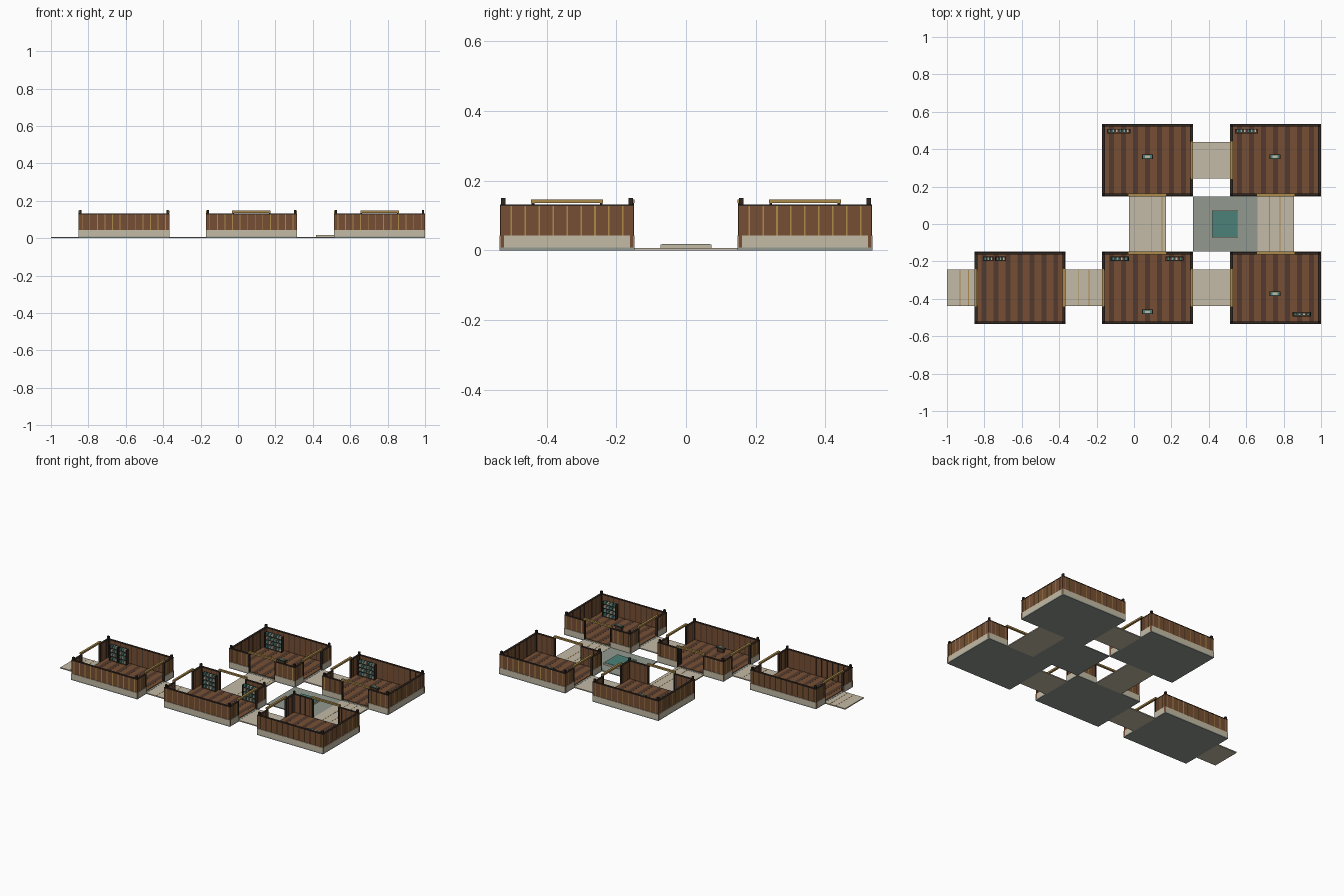
import bpy
import bmesh

cube = bpy.data.objects.get("Cube")
if cube:
    bpy.data.objects.remove(cube, do_unlink=True)

# Flat colours
COLOURS = {
    "stone_grey": (0.29, 0.32, 0.28),
    "cream_plaster": (0.56, 0.50, 0.38),
    "tan_paving": (0.55, 0.49, 0.38),
    "warm_brown": (0.18, 0.078, 0.034),
    "dark_brown": (0.085, 0.042, 0.026),
    "near_black_wood": (0.03, 0.02, 0.015),
    "gold": (0.42, 0.26, 0.07),
    "teal": (0.07, 0.22, 0.19),
    "pale_teal": (0.20, 0.42, 0.38),
}
NAMES = list(COLOURS)
MATS = []
for name, rgb in COLOURS.items():
    mat = bpy.data.materials.new(name)
    mat.use_nodes = True
    mat.diffuse_color = (*rgb, 1)
    mat.node_tree.nodes["Principled BSDF"].inputs["Base Color"].default_value = (*rgb, 1)
    MATS.append(mat)


class Part:
    """Collects boxes into one named object."""

    def __init__(self, name):
        self.name, self.bm, self.used = name, bmesh.new(), []

    def box(self, x0, x1, y0, y1, z0, z1, colour):
        if colour not in self.used:
            self.used.append(colour)
        geom = bmesh.ops.create_cube(self.bm, size=1)["verts"]
        for v in geom:
            v.co.x = x1 if v.co.x > 0 else x0
            v.co.y = y1 if v.co.y > 0 else y0
            v.co.z = z1 if v.co.z > 0 else z0
        for f in {f for v in geom for f in v.link_faces}:
            f.material_index = self.used.index(colour)

    def finish(self, loc=(0, 0, 0)):
        mesh = bpy.data.meshes.new(self.name)
        self.bm.to_mesh(mesh)
        self.bm.free()
        for colour in self.used:
            mesh.materials.append(MATS[NAMES.index(colour)])
        obj = bpy.data.objects.new(self.name, mesh)
        obj.location = loc
        bpy.context.collection.objects.link(obj)


HX, HY = 0.243, 0.1935      # half room size
DOOR = 0.098                # half door width
SLAB = 0.008
WALL_TOP = 0.132


def wall_box(part, side, u0, u1, v0, v1, z0, z1, colour):
    """Box along a wall: u runs along it, v goes inward from its outer face."""
    if side == "front":
        part.box(u0, u1, -HY + v0, -HY + v1, z0, z1, colour)
    elif side == "back":
        part.box(u0, u1, HY - v1, HY - v0, z0, z1, colour)
    elif side == "west":
        part.box(-HX + v0, -HX + v1, u0, u1, z0, z1, colour)
    else:
        part.box(HX - v1, HX - v0, u0, u1, z0, z1, colour)


def build_wall(name, side, loc, has_door):
    half = HX if side in ("front", "back") else HY - 0.013
    spans = [(-half, -DOOR), (DOOR, half)] if has_door else [(-half, half)]
    wall = Part(f"{name}_{side}_wall")
    for a, b in spans:
        wall_box(wall, side, a, b, 0.003, 0.013, SLAB, 0.128, "warm_brown")
        wall_box(wall, side, a, b, 0, 0.004, SLAB, 0.043, "cream_plaster")
        wall_box(wall, side, a, b, 0.001, 0.015, 0.128, WALL_TOP, "near_black_wood")
        # evenly spaced battens on both faces
        count = max(2, round((b - a) / 0.04))
        for i in range(count):
            u = a + (b - a) * (i + 0.5) / count
            wall_box(wall, side, u - 0.0022, u + 0.0022, 0.001, 0.004, 0.043, 0.128, "gold")
            wall_box(wall, side, u - 0.003, u + 0.003, 0.012, 0.0145, SLAB, 0.128, "dark_brown")
    wall.finish(loc)
    if has_door:
        frame = Part(f"{name}_{side}_door_frame")
        for s in (-1, 1):
            u = s * DOOR
            wall_box(frame, side, u - 0.004, u + 0.004, 0.001, 0.015, SLAB, 0.136, "near_black_wood")
        wall_box(frame, side, -DOOR - 0.005, DOOR + 0.005, 0, 0.014, 0.136, 0.147, "gold")
        frame.finish(loc)


def build_room(name, cx, cy, doors):
    loc = (cx, cy, 0)
    slab = Part(name + "_slab")
    slab.box(-HX, HX, -HY, HY, 0, SLAB, "stone_grey")
    slab.finish(loc)
    # striped plank floor
    floor = Part(name + "_floor")
    fx, fy, pitch = HX - 0.012, HY - 0.012, 0.064
    floor.box(-fx, fx, -fy, fy, SLAB, 0.012, "warm_brown")
    for i in range(-3, 4):
        x = i * pitch
        floor.box(x - 0.013, x + 0.013, -fy, fy, 0.012, 0.0124, "dark_brown")
    floor.finish(loc)
    for side in ("front", "back", "west", "east"):
        build_wall(name, side, loc, side in doors)
    # corner posts rise above the walls
    posts = Part(name + "_corner_posts")
    for sx in (-1, 1):
        for sy in (-1, 1):
            x, y = sx * (HX - 0.0105), sy * (HY - 0.0105)
            posts.box(x - 0.006, x + 0.006, y - 0.006, y + 0.006, SLAB, 0.15, "near_black_wood")
    posts.finish(loc)


def build_shelf(name, x0, x1, y, facing):
    """Open shelf rack with rows of small goods."""
    rack, w = Part(name), x1 - x0
    yb = y - facing * 0.012
    rack.box(x0, x1, min(yb, yb + facing * 0.004), max(yb, yb + facing * 0.004), 0.012, 0.112, "near_black_wood")
    for x in (x0, x1 - 0.004):
        rack.box(x, x + 0.004, y - 0.012, y + 0.012, 0.012, 0.112, "near_black_wood")
    cols = max(3, round(w / 0.022))
    step = (w - 0.008) / cols
    for row in range(4):
        z = 0.014 + row * 0.027
        rack.box(x0, x1, y - 0.012, y + 0.012, z, z + 0.003, "dark_brown")
        for i in range(cols):
            x = x0 + 0.004 + step * (i + 0.5)
            colour = ("teal", "pale_teal", "cream_plaster")[(i + row) % 3]
            rack.box(x - step * 0.35, x + step * 0.35, y - 0.007, y + 0.008, z + 0.003, z + 0.018, colour)
    rack.finish()


def build_stand(name, x, y):
    """Low display stand."""
    stand = Part(name)
    stand.box(x - 0.022, x + 0.022, y - 0.008, y + 0.008, 0.012, 0.035, "dark_brown")
    stand.box(x - 0.03, x + 0.03, y - 0.012, y + 0.012, 0.035, 0.04, "near_black_wood")
    stand.box(x - 0.025, x + 0.025, y - 0.009, y + 0.009, 0.04, 0.043, "teal")
    stand.box(x - 0.014, x + 0.014, y - 0.006, y + 0.006, 0.043, 0.048, "cream_plaster")
    stand.finish()


def build_path(name, x0, x1, y0, y1, stripes=()):
    path = Part(name)
    path.box(x0, x1, y0, y1, 0, 0.007, "tan_paving")
    for x in stripes:
        path.box(x - 0.002, x + 0.002, y0, y1, 0.007, 0.0078, "gold")
    path.finish()


# Rooms
RX, RY = (-0.61, 0.072, 0.757), 0.3415
build_room("entry_room", RX[0], -RY, ("west", "east"))
build_room("central_room", RX[1], -RY, ("west", "east", "back"))
build_room("east_room", RX[2], -RY, ("west", "back"))
build_room("north_room", RX[1], RY, ("east", "front"))
build_room("northeast_room", RX[2], RY, ("west", "front"))

# Connecting paths
inner = RY - HY
gaps = [(-1, RX[0] - HX), (RX[0] + HX, RX[1] - HX), (RX[1] + HX, RX[2] - HX)]
build_path("entry_path", *gaps[0], -RY - DOOR, -RY + DOOR, (-0.93, -0.885))
build_path("west_path", *gaps[1], -RY - DOOR, -RY + DOOR, (-0.295, -0.24))
build_path("east_path", *gaps[2], -RY - DOOR, -RY + DOOR)
build_path("north_path", *gaps[2], RY - DOOR, RY + DOOR)
build_path("central_path", RX[1] - DOOR, RX[1] + DOOR, -inner, inner, (0.095, 0.15))
build_path("side_path", RX[2] - DOOR, RX[2] + DOOR, -inner, inner, (0.725, 0.78))

# Courtyard with a shallow pool
court = Part("courtyard")
court.box(RX[1] + HX, RX[2] - DOOR, -inner, inner, 0, 0.006, "stone_grey")
court.finish()
pool = Part("pool")
pool.box(0.417, 0.556, -0.073, 0.073, 0.006, 0.017, "cream_plaster")
pool.box(0.421, 0.552, -0.069, 0.069, 0.017, 0.0185, "teal")
pool.finish()

# Furniture
for label, x0, x1, y, facing in (
    ("entry_shelf_left", -0.808, -0.75, -0.187, -1),
    ("entry_shelf_right", -0.742, -0.684, -0.187, -1),
    ("central_shelf_left", -0.125, -0.028, -0.187, -1),
    ("central_shelf_right", 0.168, 0.265, -0.187, -1),
    ("east_shelf", 0.848, 0.946, -0.483, 1),
    ("north_shelf", -0.145, -0.02, 0.497, -1),
    ("northeast_shelf", 0.54, 0.663, 0.497, -1),
):
    build_shelf(label, x0, x1, y, facing)
for label, x, y in (
    ("central_stand", 0.072, -0.47),
    ("east_stand", 0.754, -0.373),
    ("north_stand", 0.072, 0.36),
    ("northeast_stand", 0.754, 0.36),
):
    build_stand(label, x, y)
